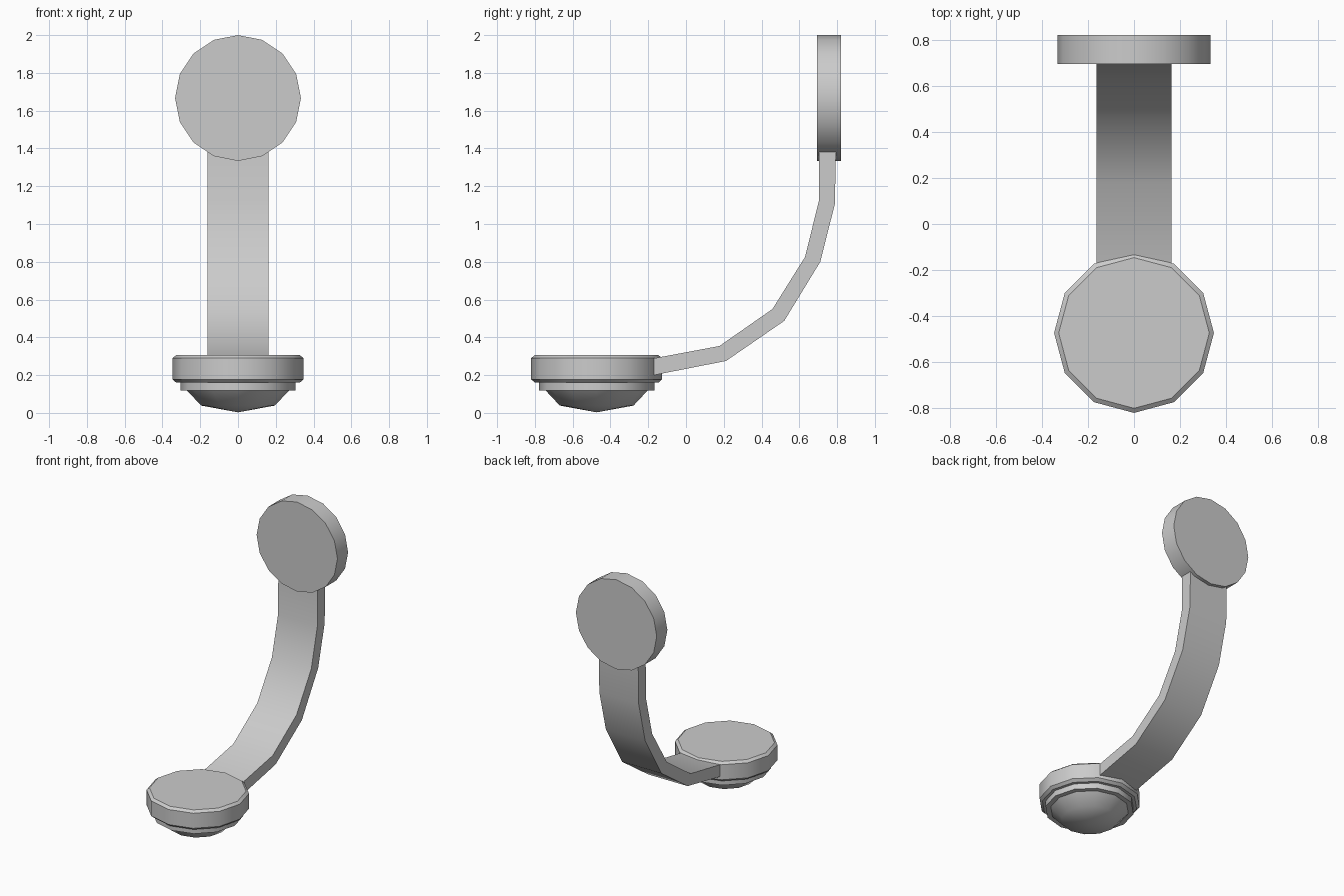
import bpy, bmesh
from math import cos, sin, pi, radians
from mathutils import Matrix, Vector

if "Cube" in bpy.data.objects:
    bpy.data.objects.remove(bpy.data.objects["Cube"])

grey = bpy.data.materials.new("plain grey")
grey.use_nodes = True
grey.diffuse_color = (0.6, 0.6, 0.6, 1)
grey.node_tree.nodes["Principled BSDF"].inputs["Base Color"].default_value = grey.diffuse_color

LAMP = Vector((0, -0.473, 0))


def finish(name, bm, angle, location=(0, 0, 0)):
    bmesh.ops.remove_doubles(bm, verts=bm.verts, dist=1e-5)
    bmesh.ops.recalc_face_normals(bm, faces=bm.faces)
    mesh = bpy.data.meshes.new(name)
    bm.to_mesh(mesh)
    bm.free()
    mesh.materials.append(grey)
    obj = bpy.data.objects.new(name, mesh)
    obj.location = location
    bpy.context.collection.objects.link(obj)
    bpy.ops.object.select_all(action='DESELECT')
    obj.select_set(True)
    bpy.context.view_layer.objects.active = obj
    bpy.ops.object.shade_smooth_by_angle(angle=radians(angle))
    return obj


def turned(name, profile, sides, angle, location, matrix=Matrix()):
    """Revolve (radius, height) points; open ends are capped with one flat face."""
    bm = bmesh.new()
    rings = []
    for r, z in profile:
        if r == 0:
            rings.append([bm.verts.new((0, 0, z))] * sides)
        else:
            rings.append([bm.verts.new((r * cos(2 * pi * i / sides), r * sin(2 * pi * i / sides), z))
                          for i in range(sides)])
    for a, b in zip(rings, rings[1:]):
        for i in range(sides):
            j = (i + 1) % sides
            quad = list(dict.fromkeys((a[i], a[j], b[j], b[i])))
            bm.faces.new(quad)
    for ring, (r, z) in zip((rings[0], rings[-1]), (profile[0], profile[-1])):
        if r:
            bm.faces.new(ring)
    bm.transform(matrix)
    return finish(name, bm, angle, location)


# Lamp head: chamfered housing, collar and shallow domed lens
turned("lamp_housing", [(0.327, 0.16), (0.347, 0.178), (0.347, 0.29), (0.327, 0.306)], 12, 35, LAMP)
turned("lamp_collar", [(0.305, 0.118), (0.305, 0.17)], 12, 35, LAMP)
dome = [(0.276 * sin(t * pi / 4), 0.125 - 0.122 * cos(t * pi / 4)) for t in range(3)]
turned("lamp_lens", dome, 12, 60, LAMP)

# Round wall plate, standing upright
turned("wall_plate", [(0.333, -0.0625), (0.333, 0.0625)], 16, 35, (0, 0.757, 1.667),
       Matrix.Rotation(pi / 2, 4, 'X'))

# Curved flat arm: side outline as (y, z) pairs of inner and outer edge
inner = [(-0.25, 0.274), (0.177, 0.354), (0.458, 0.55), (0.63, 0.825), (0.703, 1.12), (0.706, 1.5)]
outer = [(-0.25, 0.184), (0.212, 0.275), (0.52, 0.487), (0.711, 0.8), (0.788, 1.106), (0.796, 1.5)]
bm = bmesh.new()
rows = [[bm.verts.new((x, y, z)) for x, (y, z) in ((-0.162, p), (0.162, p), (0.162, q), (-0.162, q))]
        for p, q in zip(inner, outer)]
for a, b in zip(rows, rows[1:]):
    for i in range(4):
        bm.faces.new((a[i], a[i - 1], b[i - 1], b[i]))
bm.faces.new(rows[0])
bm.faces.new(rows[-1])
finish("arm", bm, 35)
